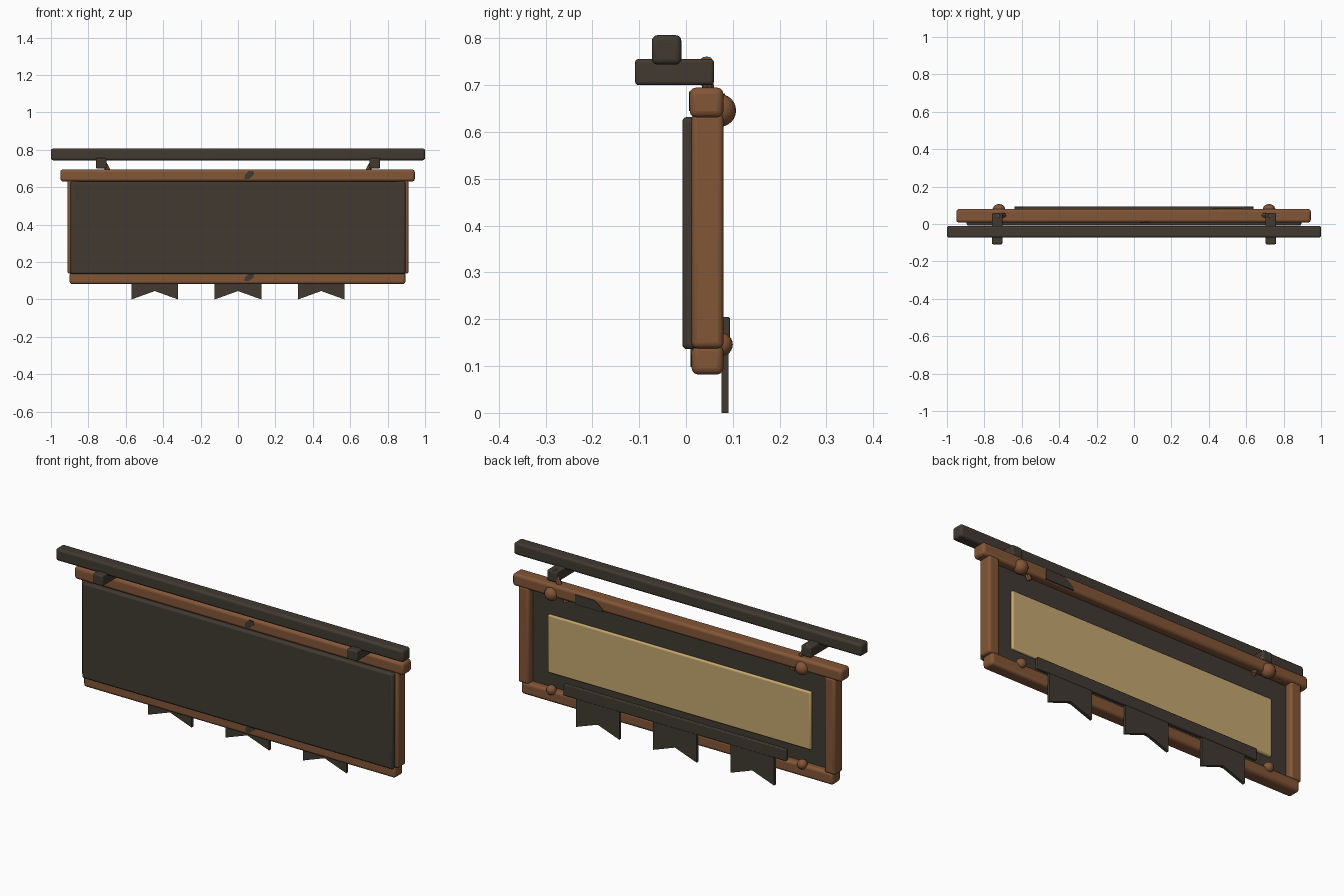
import bpy, bmesh, math
from mathutils import Vector

if "Cube" in bpy.data.objects:
    bpy.data.objects.remove(bpy.data.objects["Cube"])


def material(name, rgb):
    m = bpy.data.materials.new(name)
    m.diffuse_color = (*rgb, 1)
    m.use_nodes = True
    m.node_tree.nodes["Principled BSDF"].inputs["Base Color"].default_value = m.diffuse_color
    return m


DARK = material("dark_wood", (0.053, 0.042, 0.031))
BROWN = material("brown_wood", (0.225, 0.092, 0.038))
CREAM = material("parchment", (0.56, 0.39, 0.16))


def finish(name, bm, mat, bevel=0.0, segments=3):
    bmesh.ops.recalc_face_normals(bm, faces=bm.faces)
    me = bpy.data.meshes.new(name)
    bm.to_mesh(me)
    bm.free()
    ob = bpy.data.objects.new(name, me)
    bpy.context.collection.objects.link(ob)
    me.materials.append(mat)
    if bevel:
        mod = ob.modifiers.new("Bevel", 'BEVEL')
        mod.width, mod.segments = bevel, segments
    bpy.context.view_layer.objects.active = ob
    ob.select_set(True)
    bpy.ops.object.shade_smooth_by_angle(angle=math.radians(35))
    ob.select_set(False)
    return ob


def box(name, x, y, z, mat, bevel=0.0):
    bm = bmesh.new()
    bmesh.ops.create_cube(bm, size=1)
    for v in bm.verts:
        v.co = [(a + b) / 2 + c * (b - a) for (a, b), c in zip((x, y, z), v.co)]
    return finish(name, bm, mat, bevel)


def plate(name, outline, y0, y1, mat, bevel=0.0):
    """Outline in x, z extruded along y."""
    bm = bmesh.new()
    face = bm.faces.new([bm.verts.new((x, y0, z)) for x, z in outline])
    new = bmesh.ops.extrude_face_region(bm, geom=[face])["geom"]
    bmesh.ops.translate(bm, vec=(0, y1 - y0, 0),
                        verts=[g for g in new if isinstance(g, bmesh.types.BMVert)])
    return finish(name, bm, mat, bevel, 1)


def peg(name, x, y, z, r):
    bm = bmesh.new()
    bmesh.ops.create_uvsphere(bm, u_segments=20, v_segments=12, radius=r)
    bmesh.ops.translate(bm, vec=(x, y, z), verts=bm.verts)
    return finish(name, bm, BROWN)


def rod(name, a, b, r):
    a, b = Vector(a), Vector(b)
    bm = bmesh.new()
    bmesh.ops.create_cone(bm, cap_ends=True, segments=8, radius1=r, radius2=r,
                          depth=(b - a).length)
    rot = (b - a).to_track_quat('Z', 'Y')
    for v in bm.verts:
        v.co = rot @ v.co + (a + b) / 2
    return finish(name, bm, BROWN)


# hanging beam, frame rails and sign panels
box("hanging_beam", (-1, 1), (-0.073, -0.01), (0.744, 0.807), DARK, 0.012)
box("top_rail", (-0.95, 0.945), (0.008, 0.08), (0.631, 0.695), BROWN, 0.014)
box("bottom_rail", (-0.9, 0.895), (0.012, 0.08), (0.082, 0.146), BROWN, 0.014)
box("back_board", (-0.895, 0.895), (-0.008, 0.045), (0.136, 0.632), DARK, 0.01)
box("parchment_panel", (-0.757, 0.757), (0.04, 0.058), (0.22, 0.522), CREAM, 0.008)
box("banner_strip", (-0.64, 0.64), (0.074, 0.094), (0.146, 0.205), DARK, 0.004)

# parts repeated left and right
for side, s in (("left", -1), ("right", 1)):
    box(side + "_post", sorted((s * 0.85, s * 0.912)), (0.012, 0.08),
        (0.138, 0.64), BROWN, 0.012)
    box(side + "_bracket", sorted((s * 0.703, s * 0.76)), (-0.109, 0.06),
        (0.70, 0.756), DARK, 0.008)
    peg(side + "_upper_peg", s * 0.722, 0.072, 0.646, 0.035)
    peg(side + "_lower_peg", s * 0.722, 0.075, 0.146, 0.025)
    rod(side + "_hanger_rod", (s * 0.73, 0.043, 0.755), (s * 0.652, 0.052, 0.612), 0.013)

# swallowtail pennants
for i, cx in enumerate((-0.445, 0, 0.445)):
    w = 0.125
    plate("pennant_%d" % (i + 1),
          [(cx - w, 0.17), (cx - w, 0), (cx, 0.045), (cx + w, 0), (cx + w, 0.17)],
          0.076, 0.091, DARK)

# worn dark chips on the rails
for name, z in (("top_front_chip", 0.645), ("bottom_front_chip", 0.098)):
    y = 0.006 if z > 0.5 else 0.01
    plate(name, [(0.035, z), (0.06, z), (0.087, z + 0.025), (0.082, z + 0.042),
                 (0.058, z + 0.042), (0.037, z + 0.02)], y, y + 0.006, DARK)
plate("top_back_chip", [(0.42, 0.632), (0.58, 0.632), (0.58, 0.682), (0.47, 0.682),
                        (0.425, 0.65)], 0.076, 0.083, DARK)
